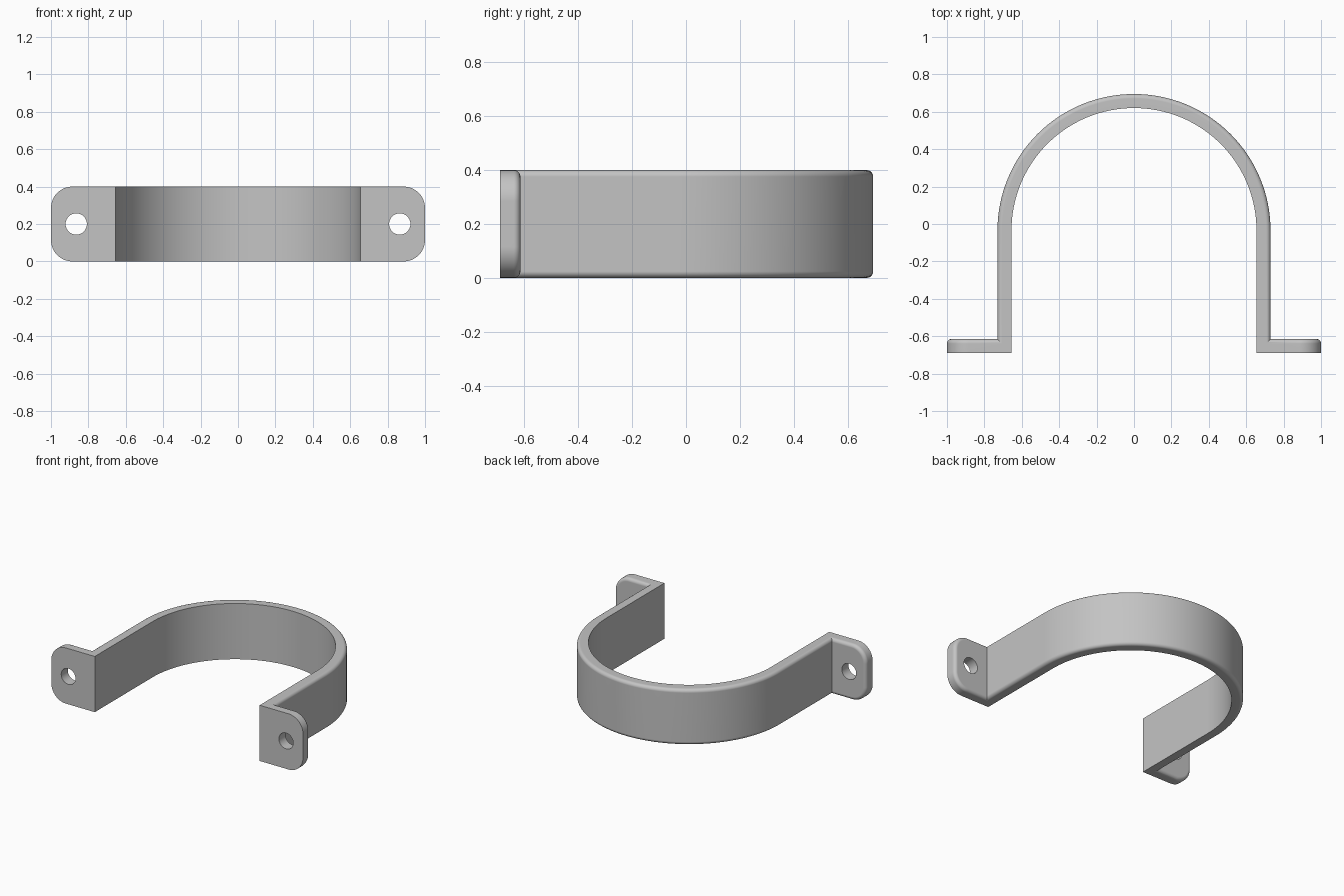
import bpy, bmesh
from math import pi, sin, cos

cube = bpy.data.objects.get("Cube")
if cube:
    bpy.data.objects.remove(cube, do_unlink=True)

HEIGHT, THICK, FILLET = 0.4, 0.075, 0.024
INNER_R, ARCH_Y, FRONT_Y = 0.655, -0.035, -0.69
CORNER_R, HOLE_X, HOLE_R = 0.115, 0.865, 0.057
STEPS = 6

steel = bpy.data.materials.new("grey_metal")
steel.use_nodes = True
grey = (0.55, 0.55, 0.55, 1)
steel.diffuse_color = grey
steel.node_tree.nodes["Principled BSDF"].inputs["Base Color"].default_value = grey


def arc(cx, cy, r, start, end, n):
    return [(cx + r * cos(start + (end - start) * i / n),
             cy + r * sin(start + (end - start) * i / n)) for i in range(n + 1)]


def loft(name, rings):
    """Skin closed rings of equal size and cap both ends."""
    bm = bmesh.new()
    loops = [[bm.verts.new(p) for p in ring] for ring in rings]
    for a, b in zip(loops, loops[1:]):
        for i in range(len(a)):
            j = (i + 1) % len(a)
            bm.faces.new((a[i], a[j], b[j], b[i]))
    bm.faces.new(loops[0])
    bm.faces.new(loops[-1])
    bmesh.ops.recalc_face_normals(bm, faces=bm.faces)
    mesh = bpy.data.meshes.new(name)
    bm.to_mesh(mesh)
    bm.free()
    mesh.materials.append(steel)
    obj = bpy.data.objects.new(name, mesh)
    bpy.context.collection.objects.link(obj)
    return obj


def combine(target, other, operation):
    mod = target.modifiers.new(operation.lower(), 'BOOLEAN')
    mod.operation, mod.solver, mod.object = operation, 'EXACT', other
    bpy.context.view_layer.objects.active = target
    bpy.ops.object.modifier_apply(modifier=mod.name)
    bpy.data.objects.remove(other, do_unlink=True)


# Arched band: section with rounded outer edges, swept along a U-shaped path
inner = THICK - FILLET
section = [(0, 0)] + arc(inner, FILLET, FILLET, -pi / 2, 0, STEPS)
section += arc(inner, HEIGHT - FILLET, FILLET, 0, pi / 2, STEPS) + [(0, HEIGHT)]
path = [(0, FRONT_Y)] + [(pi * i / 64, ARCH_Y) for i in range(65)] + [(pi, FRONT_Y)]
strap = loft("pipe_strap", [
    [((INNER_R + o) * cos(a), y + (INNER_R + o) * sin(a), z) for o, z in section]
    for a, y in path])


# Mounting tabs: rounded outline, filleted towards the back edge
def tab_outline(side, y, inset):
    r, x = CORNER_R - inset, 1 - CORNER_R
    pts = [(INNER_R + 0.02, inset)] + arc(x, CORNER_R, r, -pi / 2, 0, 12)
    pts += arc(x, HEIGHT - CORNER_R, r, 0, pi / 2, 12)
    pts += [(INNER_R + 0.02, HEIGHT - inset)]
    return [(side * px, y, pz) for px, pz in pts]


for side in (-1, 1):
    rings = [tab_outline(side, FRONT_Y, 0)]
    for i in range(STEPS + 1):
        t = pi / 2 * i / STEPS
        rings.append(tab_outline(side, FRONT_Y + inner + FILLET * sin(t),
                                 FILLET * (1 - cos(t))))
    combine(strap, loft("mounting_tab", rings), 'UNION')

# Screw holes through the tabs
for side in (-1, 1):
    circle = arc(side * HOLE_X, HEIGHT / 2, HOLE_R, 0, 2 * pi, 32)[:-1]
    drill = loft("hole_cutter", [[(x, y, z) for x, z in circle]
                                 for y in (FRONT_Y - 0.1, FRONT_Y + 0.2)])
    drill.hide_render = True
    combine(strap, drill, 'DIFFERENCE')

# Smooth curved surfaces, keep hard edges and flat faces crisp
bpy.ops.object.select_all(action='DESELECT')
strap.select_set(True)
bpy.context.view_layer.objects.active = strap
bpy.ops.object.shade_smooth_by_angle(angle=pi / 6)
weighted = strap.modifiers.new("weighted_normals", 'WEIGHTED_NORMAL')
weighted.keep_sharp = True
